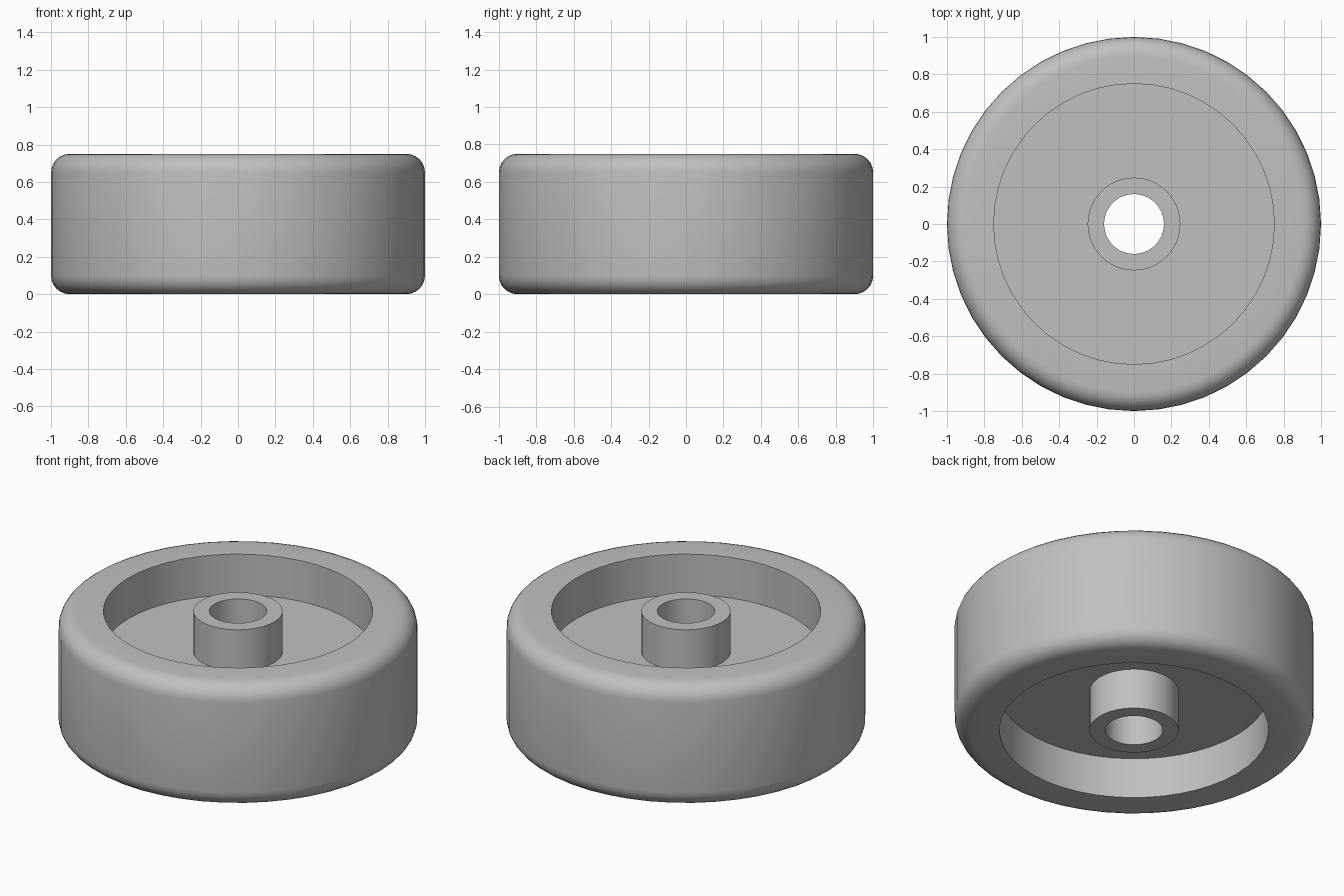
import bpy
import bmesh
import math

if "Cube" in bpy.data.objects:
    bpy.data.objects.remove(bpy.data.objects["Cube"], do_unlink=True)

# Main dimensions
OUTER, RIM, HUB, BORE = 1.0, 0.75, 0.248, 0.16
HEIGHT, RECESS, FILLET = 0.75, 0.25, 0.1
STEPS, ARC = 48, 6


def make_material(name, colour):
    mat = bpy.data.materials.new(name)
    mat.use_nodes = True
    mat.diffuse_color = colour
    mat.node_tree.nodes["Principled BSDF"].inputs["Base Color"].default_value = colour
    return mat


def fillet(cx, cz, start):
    """Quarter-round points, turning anticlockwise from the start angle."""
    angles = [start + math.pi / 2 * i / ARC for i in range(ARC + 1)]
    return [(cx + FILLET * math.cos(a), cz + FILLET * math.sin(a)) for a in angles]


def lathe(name, profile, mat):
    """Revolve a closed (radius, height) profile around the z axis."""
    bm = bmesh.new()
    verts = [bm.verts.new((r, 0, z)) for r, z in profile]
    edges = [bm.edges.new((v, verts[i - 1])) for i, v in enumerate(verts)]
    bmesh.ops.spin(bm, geom=verts + edges, cent=(0, 0, 0), axis=(0, 0, 1),
                   angle=math.tau, steps=STEPS, use_merge=True)
    bmesh.ops.remove_doubles(bm, verts=bm.verts, dist=0.0001)
    bmesh.ops.recalc_face_normals(bm, faces=bm.faces)
    mesh = bpy.data.meshes.new(name)
    bm.to_mesh(mesh)
    bm.free()
    mesh.materials.append(mat)
    obj = bpy.data.objects.new(name, mesh)
    bpy.context.collection.objects.link(obj)
    bpy.ops.object.select_all(action="DESELECT")
    obj.select_set(True)
    bpy.context.view_layer.objects.active = obj
    bpy.ops.object.shade_smooth_by_angle(angle=math.radians(30))
    return obj


# Rounded tread, recessed web on both sides and a bored hub, in one section
lower_side = [(BORE, 0), (HUB, 0), (HUB, RECESS), (RIM, RECESS), (RIM, 0)]
upper_side = [(r, HEIGHT - z) for r, z in reversed(lower_side)]
tread = (fillet(OUTER - FILLET, FILLET, -math.pi / 2)
         + fillet(OUTER - FILLET, HEIGHT - FILLET, 0))

grey = make_material("plain grey", (0.53, 0.53, 0.53, 1))
lathe("wheel", lower_side + tread + upper_side, grey)
